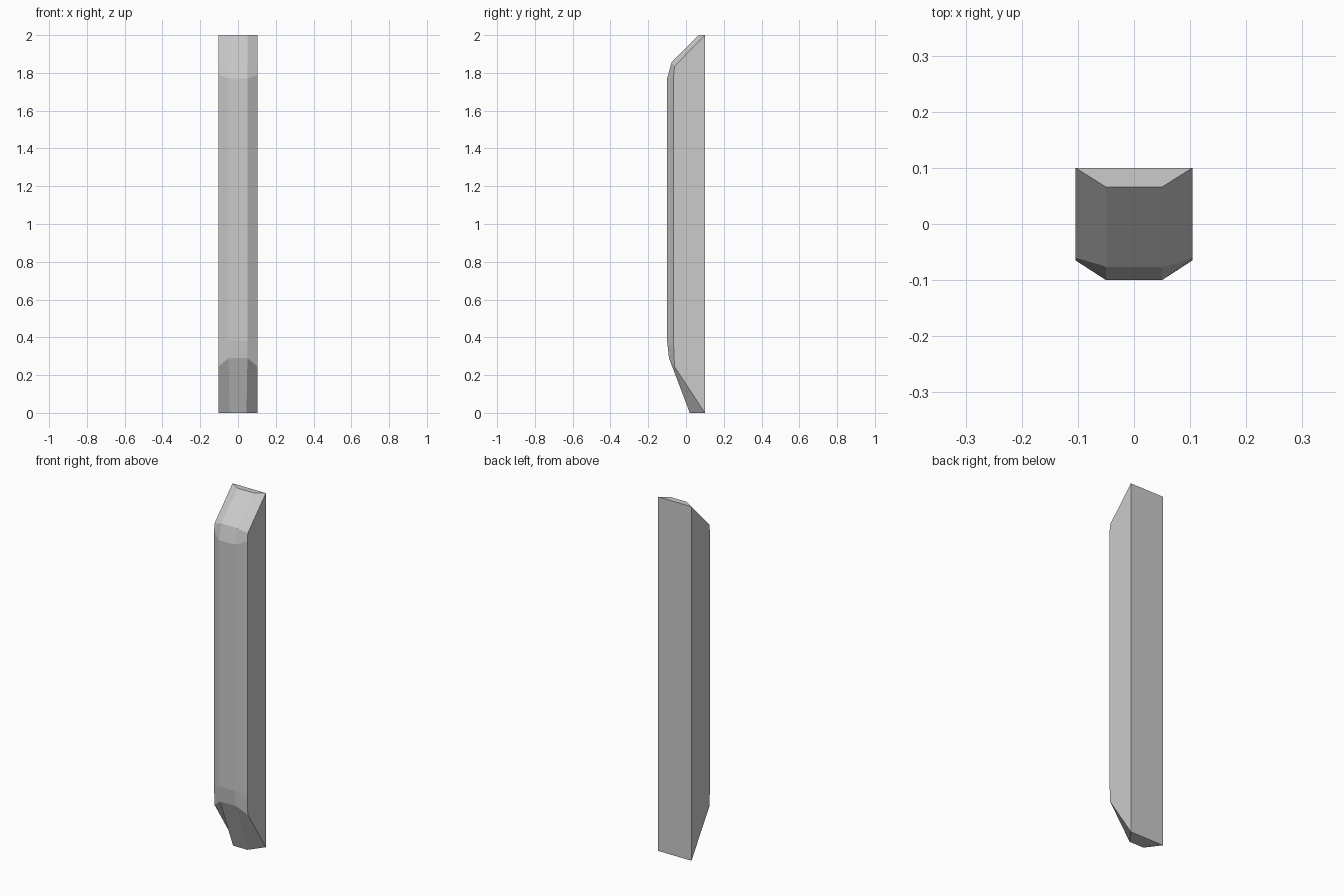
import bpy, bmesh

if "Cube" in bpy.data.objects:
    bpy.data.objects.remove(bpy.data.objects["Cube"])

# Front ridge and outer side edge, from bottom to top (x, y, z)
ridge = [(.045, .02, 0), (.05, -.09, .29), (.05, -.1, .38),
         (.05, -.1, 1.77), (.05, -.077, 1.855), (.05, .066, 2)]
side = [(.104, .1, 0), (.104, -.061, .245), (.104, -.065, .35),
        (.104, -.065, 1.79), (.104, -.061, 1.835), (.104, .1, 2)]

bm = bmesh.new()


def path(points, sign):
    return [bm.verts.new((sign * x, y, z)) for x, y, z in points]


# Faceted front: four paths joined by strips of faces
paths = [path(side, -1), path(ridge, -1), path(ridge, 1), path(side, 1)]
for a, b in zip(paths, paths[1:]):
    for i in range(len(a) - 1):
        bm.faces.new((a[i], b[i], b[i + 1], a[i + 1]))

# Flat sides, back, bottom and top
left, right = paths[0], paths[3]
bm.faces.new(left)
bm.faces.new(right)
bm.faces.new((left[0], left[-1], right[-1], right[0]))
bm.faces.new([p[0] for p in paths])
bm.faces.new([p[-1] for p in paths])
bmesh.ops.recalc_face_normals(bm, faces=bm.faces[:])

mesh = bpy.data.meshes.new("bevelled_post")
bm.to_mesh(mesh)
bm.free()
post = bpy.data.objects.new("bevelled_post", mesh)
bpy.context.collection.objects.link(post)
